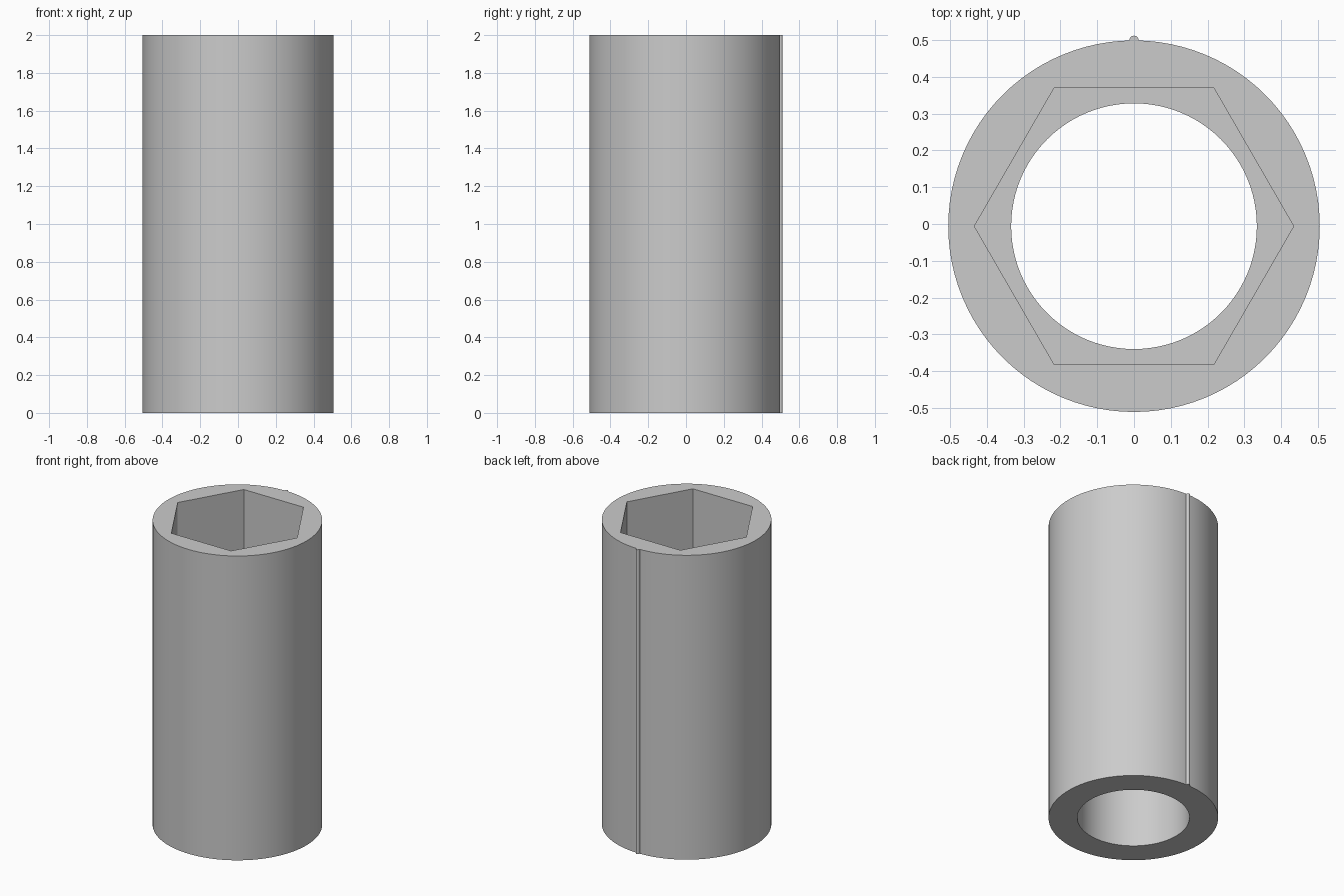
import bpy, bmesh
from math import cos, sin, pi

cube = bpy.data.objects.get("Cube")
if cube:
    bpy.data.objects.remove(cube)

SEGMENTS = 96
CENTRE_Y = -0.006
OUTER_R, HEX_R, BORE_R = 0.505, 0.434, 0.334
HEIGHT, SOCKET_FLOOR = 2.0, 1.0

steel = bpy.data.materials.new("grey_steel")
steel.use_nodes = True
grey = (0.6, 0.6, 0.6, 1)
steel.diffuse_color = grey
steel.node_tree.nodes["Principled BSDF"].inputs["Base Color"].default_value = grey


def add_object(name, bm):
    mesh = bpy.data.meshes.new(name)
    bmesh.ops.recalc_face_normals(bm, faces=bm.faces)
    bm.to_mesh(mesh)
    bm.free()
    mesh.materials.append(steel)
    obj = bpy.data.objects.new(name, mesh)
    bpy.context.collection.objects.link(obj)
    bpy.ops.object.select_all(action="DESELECT")
    obj.select_set(True)
    bpy.context.view_layer.objects.active = obj
    bpy.ops.object.shade_smooth_by_angle(angle=pi / 6)
    return obj


def ring(bm, radius, z, hexagonal=False):
    verts = []
    for i in range(SEGMENTS):
        a = 2 * pi * i / SEGMENTS
        r = radius
        if hexagonal:  # distance to the flat side in this direction
            r *= cos(pi / 6) / cos(a % (pi / 3) - pi / 6)
        verts.append(bm.verts.new((r * cos(a), CENTRE_Y + r * sin(a), z)))
    return verts


# Sleeve: round outside, hexagonal socket above, round bore below
bm = bmesh.new()
rings = [
    ring(bm, OUTER_R, 0),
    ring(bm, OUTER_R, HEIGHT),
    ring(bm, HEX_R, HEIGHT, True),
    ring(bm, HEX_R, SOCKET_FLOOR, True),
    ring(bm, BORE_R, SOCKET_FLOOR),
    ring(bm, BORE_R, 0),
]
for low, high in zip(rings, rings[1:] + rings[:1]):
    for i in range(SEGMENTS):
        j = (i + 1) % SEGMENTS
        bm.faces.new((low[i], low[j], high[j], high[i]))
add_object("socket_sleeve", bm)

# Thin round rib running down the back
bm = bmesh.new()
bmesh.ops.create_cone(bm, cap_ends=True, segments=24, radius1=0.013,
                      radius2=0.013, depth=HEIGHT)
rib = add_object("back_rib", bm)
rib.location = (0, CENTRE_Y + OUTER_R, HEIGHT / 2)
